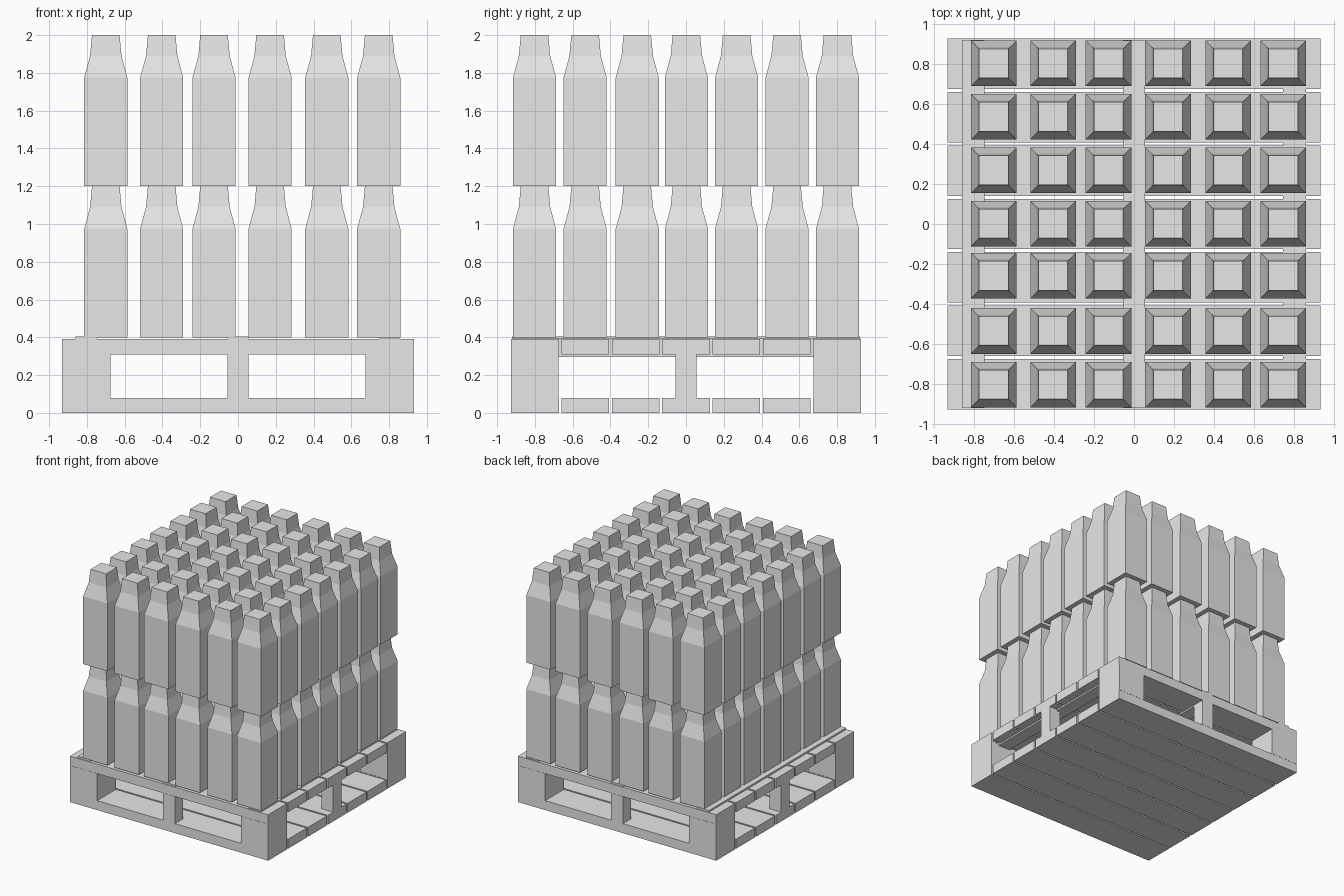
import bpy
import bmesh

if "Cube" in bpy.data.objects:
    bpy.data.objects.remove(bpy.data.objects["Cube"])

grey = bpy.data.materials.new("plain grey")
grey.diffuse_color = (0.8, 0.8, 0.8, 1.0)
grey.use_nodes = True
grey.node_tree.nodes["Principled BSDF"].inputs["Base Color"].default_value = grey.diffuse_color


def finish(name, bm):
    bmesh.ops.recalc_face_normals(bm, faces=bm.faces)
    mesh = bpy.data.meshes.new(name)
    bm.to_mesh(mesh)
    bm.free()
    mesh.materials.append(grey)
    obj = bpy.data.objects.new(name, mesh)
    bpy.context.collection.objects.link(obj)
    return obj


def box(name, x0, x1, y0, y1, z0, z1):
    bm = bmesh.new()
    bmesh.ops.create_cube(bm, size=1)
    for v in bm.verts:
        v.co.x = x1 if v.co.x > 0 else x0
        v.co.y = y1 if v.co.y > 0 else y0
        v.co.z = z1 if v.co.z > 0 else z0
    return finish(name, bm)


# Pallet planks, two decks of seven
HX, HY = 0.932, 0.927
PLANK, PITCH = 0.252, 0.2665
for i in range(7):
    y = (i - 3) * PITCH
    for deck, z in (("bottom", 0.0), ("top", 0.31)):
        box(f"{deck}_plank_{i + 1}", -HX, HX,
            y - PLANK / 2, y + PLANK / 2, z, z + 0.08)

# Corner blocks between the decks
for sx in (-1, 1):
    for sy in (-1, 1):
        xs = sorted((sx * HX, sx * 0.675))
        ys = sorted((sy * HY, sy * 0.675))
        box("corner_block", *xs, *ys, 0.08, 0.31)

# Slim posts at the middle of each side and the centre
P = 0.055
for x, y in ((0, -HY + P), (0, HY - P), (-HX + P, 0), (HX - P, 0), (0, 0)):
    box("middle_post", x - P, x + P, y - P, y + P, 0.08, 0.31)

# Stringers running front to back through the top deck
box("left_stringer", -0.86, -0.747, -0.92, 0.92, 0.297, 0.405)
box("centre_stringer", -P, P, -0.92, 0.92, 0.297, 0.405)
box("right_stringer", 0.745, 0.858, -0.92, 0.92, 0.297, 0.394)

# Square bottle: height above base and half width
PROFILE = [(0.0, 0.114), (0.575, 0.114), (0.69, 0.083), (0.80, 0.073)]
COLUMNS = (-0.70, -0.404, -0.127, 0.17, 0.47, 0.745)
ROWS = (-0.802, -0.534, -0.258, 0.002, 0.268, 0.535, 0.802)


def bottle_mesh():
    bm = bmesh.new()
    rings = [[bm.verts.new((sx * h, sy * h, z))
              for sx, sy in ((-1, -1), (1, -1), (1, 1), (-1, 1))]
             for z, h in PROFILE]
    for low, high in zip(rings, rings[1:]):
        for k in range(4):
            n = (k + 1) % 4
            bm.faces.new((low[k], low[n], high[n], high[k]))
    bm.faces.new(rings[0][::-1])
    bm.faces.new(rings[-1])
    return bm


# Two stacked layers of bottles sharing one mesh
first = finish("bottle", bottle_mesh())
shared = first.data
bpy.data.objects.remove(first)
for layer, z in (("lower", 0.40), ("upper", 1.20)):
    for x in COLUMNS:
        for y in ROWS:
            bottle = bpy.data.objects.new(f"{layer}_bottle", shared)
            bottle.location = (x, y, z)
            bpy.context.collection.objects.link(bottle)
